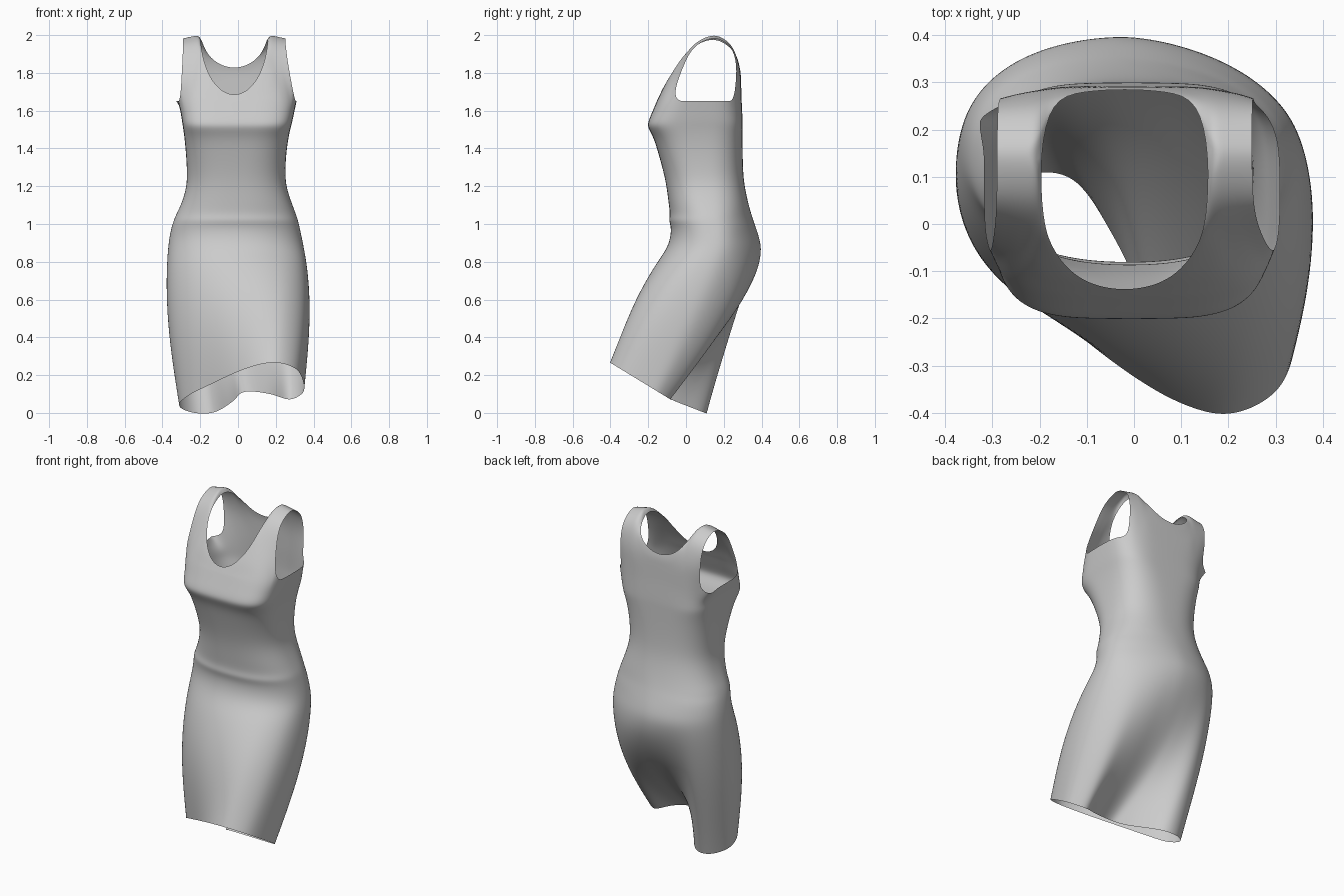
import bpy, bmesh
from math import sin, cos, pi, copysign, exp

if "Cube" in bpy.data.objects:
    bpy.data.objects.remove(bpy.data.objects["Cube"])

N = 48          # columns around the body
STRAP = 3       # columns per shoulder strap
ROWS = 7        # rows from armhole level up to the shoulder

# Body rings: z, left x, right x, front y, back y, squareness
RINGS = [
    (1.65, -.318, .310, -.155, .295, 3.6), (1.59, -.303, .298, -.180, .298, 3.7),
    (1.54, -.296, .287, -.202, .300, 3.9), (1.51, -.291, .279, -.203, .300, 3.8),
    (1.46, -.284, .268, -.172, .300, 3.3), (1.38, -.276, .256, -.148, .300, 2.9),
    (1.28, -.270, .250, -.120, .302, 2.6), (1.20, -.271, .254, -.103, .310, 2.5),
    (1.11, -.298, .285, -.092, .330, 2.4), (1.05, -.328, .308, -.084, .347, 2.3),
    (1.02, -.340, .318, -.092, .357, 2.3), (.985, -.352, .326, -.079, .369, 2.3),
    (.93, -.364, .338, -.082, .388, 2.2), (.87, -.371, .350, -.102, .401, 2.2),
]
# Hem outline from the right side, around the back, left and front (x, y)
HEM = [(.35, -.20), (.338, -.13), (.27, -.08), (.17, -.13), (.03, -.15), (-.03, -.05),
       (-.12, .09), (-.22, .105), (-.30, .04), (-.308, -.04), (-.26, -.12), (-.155, -.205),
       (-.02, -.31), (.10, -.38), (.21, -.402), (.315, -.34)]
# Side profile over the shoulder (z, y)
FRONT = [(1.65, -.155), (1.74, -.112), (1.83, -.055), (1.9, -.01), (1.95, .03), (1.98, .07), (1.996, .11), (2.005, .15)]
BACK = [(1.65, .295), (1.8, .290), (1.9, .270), (1.95, .245), (1.98, .215), (1.996, .18), (2.005, .15)]


def interp(table, z):
    for (z0, y0), (z1, y1) in zip(table, table[1:]):
        if z <= z1:
            return y0 + (y1 - y0) * (z - z0) / (z1 - z0)
    return table[-1][1]


def spow(v, p):
    return copysign(abs(v) ** p, v)


def ring_point(ring, k):
    z, xl, xr, yf, yb, e = ring
    a = 2 * pi * k / N
    # the hip is flatter at the back right
    flat = .028 * sin(2 * a) * min(1, max(0, (1.15 - z) / .2)) if a < pi / 2 else 0
    return ((xl + xr) / 2 + (xr - xl) / 2 * spow(cos(a), 2 / e),
            (yf + yb) / 2 + (yb - yf) / 2 * spow(sin(a), 2 / e) - flat, z)


def hem_point(k):
    # closed smooth curve through the hem points; height follows the slanted hem
    n = len(HEM)
    s = k * n / N
    i, t = int(s), s - int(s)
    p = [HEM[(i + j) % n] for j in (-1, 0, 1, 2)]
    x, y = (0.5 * (2 * b + (c - a) * t + (2 * a - 5 * b + 4 * c - d) * t * t
                   + (3 * b - a - 3 * c + d) * t ** 3) for a, b, c, d in zip(*p))
    return x, y, (.039 - .39 * y if y > -.08 else .07 - .61 * (y + .08))


def skirt_point(k, t):
    hx, hy, hz = ring_point(RINGS[-1], k)
    ex, ey, ez = hem_point(k)
    a = 2 * pi * k / N
    # the hollow behind the right leg only opens towards the hem
    q = t ** (1.0 + 0.15 * max(0, sin(a)) + 0.45 * exp(-((a - 1.1) / .6) ** 2))
    b = sin(pi * t ** .85)
    return (hx + (ex - hx) * q + .030 * b * cos(a),
            hy + (ey - hy) * q + (.030 if sin(a) > 0 else .055) * b * sin(a), hz + (ez - hz) * t)


bm = bmesh.new()


def bridge(low, high, closed):
    n = len(low)
    for i in range(n if closed else n - 1):
        j = (i + 1) % n
        bm.faces.new((low[i], low[j], high[j], high[i]))


# Bodice and skirt tube
rows = [[bm.verts.new(ring_point(r, k)) for k in range(N)] for r in RINGS]
rows += [[bm.verts.new(skirt_point(k, j / 10)) for k in range(N)] for j in range(1, 11)]
for up, down in zip(rows, rows[1:]):
    bridge(down, up, True)

# Rounded armhole corners and the small flare behind the left arm
for k in (6, 18, 27, 45):
    rows[0][k].co.z += .03
for k in (18, 19, 20, 21, 22):
    rows[0][k].co.x -= .034 - .012 * abs(k - 20)


# Upper panels: outer columns run over the shoulder, inner ones stop at the neckline
def panel(first, last, profile, depth, direction):
    cols = list(range(first, last + 1))
    mid = len(cols) - 1 - 2 * STRAP
    prev = [rows[0][k] for k in cols]
    base = [v.co.copy() for v in prev]
    for j in range(1, ROWS + 1):
        t = sin(pi / 2 * j / ROWS)
        new = []
        for i, b in enumerate(base):
            edge = min(i, len(cols) - 1 - i)
            outer = max(0, 1 - edge / STRAP)
            f = min(1, max(0, (i - STRAP) / mid))
            x = -.02 - direction * cos(pi * f) * (.18 + .09 * outer)
            top = 2.005 - depth * sin(pi * f)
            z = b.z + (top - b.z) * t
            y = interp(profile, z) + (b.y - interp(profile, b.z)) * (1 - t) ** 1.3
            u = 1 - (1 - t) ** 1.4
            new.append(bm.verts.new((b.x + (x - b.x) * u, y, z - .02 * outer * t)))
        bridge(prev, new, False)
        prev = new


panel(27, 45, FRONT, .323, 1)
panel(6, 18, BACK, .185, -1)
bmesh.ops.remove_doubles(bm, verts=bm.verts, dist=1e-4)

mesh = bpy.data.meshes.new("dress")
bm.to_mesh(mesh)
bm.free()
mesh.polygons.foreach_set("use_smooth", [True] * len(mesh.polygons))
dress = bpy.data.objects.new("dress", mesh)
bpy.context.collection.objects.link(dress)
sub = dress.modifiers.new("smooth_cloth", 'SUBSURF')
sub.levels = sub.render_levels = 2
